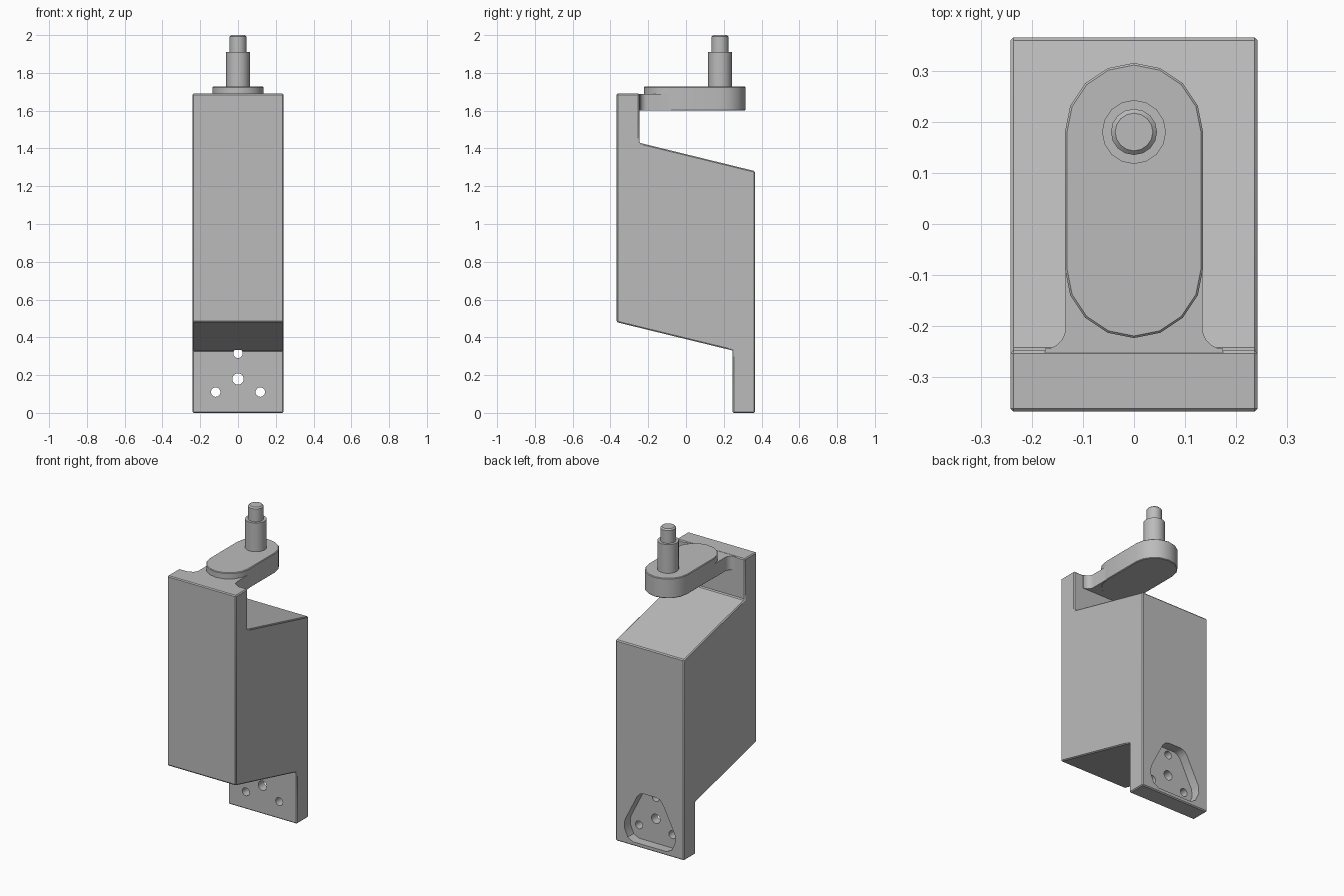
import bpy, bmesh, math
from mathutils import Vector

cube = bpy.data.objects.get("Cube")
if cube:
    bpy.data.objects.remove(cube, do_unlink=True)

grey = bpy.data.materials.new("plain grey")
grey.use_nodes = True
colour = (0.5, 0.5, 0.5, 1)
grey.diffuse_color = colour
grey.node_tree.nodes["Principled BSDF"].inputs["Base Color"].default_value = colour


def prism(name, points, axis, start, end):
    """Extrude a 2D outline along the X, Y or Z axis."""
    place = {"X": lambda a, b: (start, a, b),
             "Y": lambda a, b: (a, start, b),
             "Z": lambda a, b: (a, b, start)}[axis]
    bm = bmesh.new()
    face = bm.faces.new([bm.verts.new(place(a, b)) for a, b in points])
    moved = bmesh.ops.extrude_face_region(bm, geom=[face])["geom"]
    shift = Vector([(end - start) * (axis == k) for k in "XYZ"])
    bmesh.ops.translate(bm, vec=shift,
                        verts=[g for g in moved if isinstance(g, bmesh.types.BMVert)])
    bmesh.ops.recalc_face_normals(bm, faces=bm.faces)
    mesh = bpy.data.meshes.new(name)
    bm.to_mesh(mesh)
    bm.free()
    mesh.materials.append(grey)
    obj = bpy.data.objects.new(name, mesh)
    bpy.context.collection.objects.link(obj)
    return obj


def arc(cx, cy, r, a0, a1, steps):
    angles = [math.radians(a0 + (a1 - a0) * i / steps) for i in range(steps + 1)]
    return [(cx + r * math.cos(a), cy + r * math.sin(a)) for a in angles]


def mirrored(half):
    """Complete a symmetric outline from its +x half."""
    return half + [(-a, b) for a, b in reversed(half)]


def select(obj):
    bpy.ops.object.select_all(action="DESELECT")
    obj.select_set(True)
    bpy.context.view_layer.objects.active = obj


def bevel(obj, width):
    mod = obj.modifiers.new("edge", "BEVEL")
    mod.width = width
    mod.segments = 1
    mod.limit_method = "ANGLE"
    mod.angle_limit = math.radians(40)
    select(obj)
    bpy.ops.object.modifier_apply(modifier=mod.name)


def cut(obj, cutter):
    cutter.hide_render = True
    mod = obj.modifiers.new("cut", "BOOLEAN")
    mod.operation = "DIFFERENCE"
    mod.solver = "EXACT"
    mod.object = cutter
    select(obj)
    bpy.ops.object.modifier_apply(modifier=mod.name)
    bpy.data.objects.remove(cutter, do_unlink=True)


def smooth(obj):
    select(obj)
    bpy.ops.object.shade_smooth_by_angle(angle=math.radians(32))


# Body: slanted block with upper front wall and lower rear plate
profile = [(-0.367, 0.48), (-0.367, 1.69), (-0.247, 1.69), (-0.247, 1.43),
           (0.365, 1.28), (0.365, 0), (0.247, 0), (0.247, 0.33)]
body = prism("body", profile, "X", -0.242, 0.242)
bevel(body, 0.006)

# Socket recess in the back and its through holes
recess = mirrored([(0.12, 0.025), (0.155, 0.045), (0.18, 0.1), (0.176, 0.15),
                   (0.09, 0.32), (0.07, 0.342), (0.045, 0.35)])
cut(body, prism("recess_cutter", recess, "Y", 0.305, 0.42))
for x, z, r in [(-0.118, 0.11, 0.025), (0.118, 0.11, 0.025),
                (0, 0.18, 0.03), (0, 0.315, 0.025)]:
    circle = arc(x, z, r, 0, 360, 20)[:-1]
    cut(body, prism("hole_cutter", circle, "Y", 0.235, 0.42))
smooth(body)

# Arm with rounded ends
arm_outline = arc(0, 0.18, 0.135, 0, 180, 8) + arc(0, -0.088, 0.135, 180, 360, 8)
arm = prism("arm", arm_outline, "Z", 1.6, 1.727)
bevel(arm, 0.004)
smooth(arm)

# Neck with filleted corners joining the arm to the wall
neck_half = [(0.134, -0.08)] + arc(0.174, -0.204, 0.04, 180, 270, 5) + [(0.174, -0.27)]
neck = prism("neck", mirrored(neck_half), "Z", 1.601, 1.689)
smooth(neck)

# Stepped pin with a chamfered tip
pin_base = prism("pin_base", arc(0, 0.18, 0.0625, 0, 360, 16)[:-1], "Z", 1.72, 1.91)
smooth(pin_base)
pin_tip = prism("pin_tip", arc(0, 0.18, 0.045, 0, 360, 16)[:-1], "Z", 1.9, 2.0)
bevel(pin_tip, 0.008)
smooth(pin_tip)
